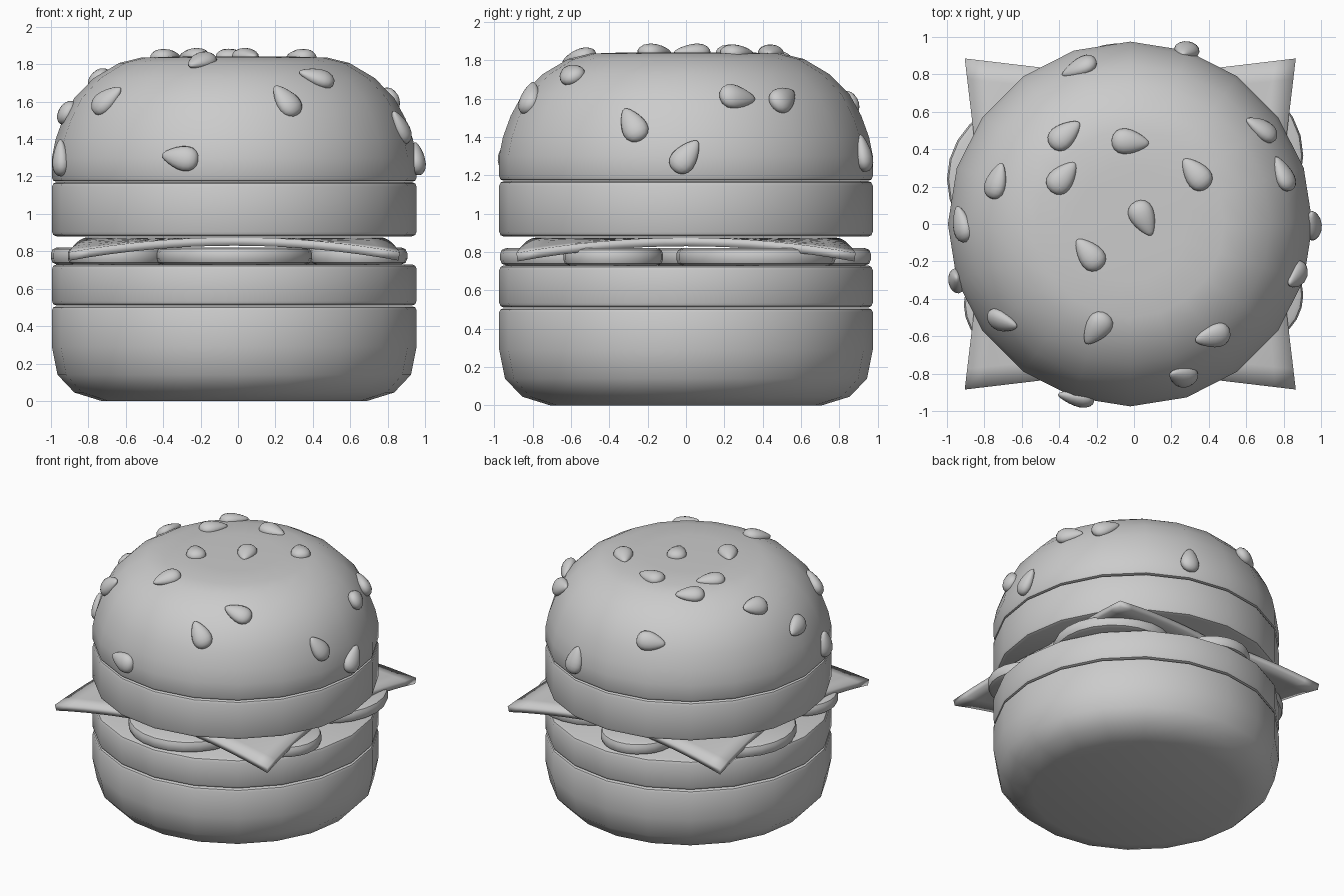
import bpy, bmesh, math
from mathutils import Vector, Matrix
from mathutils.bvhtree import BVHTree

if "Cube" in bpy.data.objects:
    bpy.data.objects.remove(bpy.data.objects["Cube"])

grey = bpy.data.materials.new("plain_grey")
grey.use_nodes = True
tone = (0.6, 0.6, 0.6, 1)
grey.diffuse_color = tone
grey.node_tree.nodes["Principled BSDF"].inputs["Base Color"].default_value = tone

CENTRE_X = -0.02
RADIUS = 0.975


def finish(bm, name, angle=40):
    bmesh.ops.recalc_face_normals(bm, faces=bm.faces)
    mesh = bpy.data.meshes.new(name)
    bm.to_mesh(mesh)
    bm.free()
    mesh.materials.append(grey)
    obj = bpy.data.objects.new(name, mesh)
    bpy.context.collection.objects.link(obj)
    bpy.ops.object.select_all(action='DESELECT')
    obj.select_set(True)
    bpy.context.view_layer.objects.active = obj
    bpy.ops.object.shade_smooth_by_angle(angle=math.radians(angle))
    return obj


def lathe(name, profile, x=0, y=0, sides=20):
    """Spin a (radius, height) profile and cap both ends."""
    bm = bmesh.new()
    rings = []
    for r, z in profile:
        turns = [2 * math.pi * i / sides for i in range(sides)]
        rings.append([bm.verts.new((x + CENTRE_X + r * math.cos(a), y + r * math.sin(a), z))
                      for a in turns])
    for low, high in zip(rings, rings[1:]):
        for i in range(sides):
            j = (i + 1) % sides
            bm.faces.new((low[i], low[j], high[j], high[i]))
    bm.faces.new(rings[0][::-1])
    bm.faces.new(rings[-1])
    return finish(bm, name)


def disc(name, r, low, high, bevel, **place):
    """Slab with rounded rims."""
    b = bevel
    lower = [(r - b, low), (r - 0.3 * b, low + 0.3 * b), (r, low + b)]
    upper = [(q, low + high - z) for q, z in reversed(lower)]
    return lathe(name, lower + upper, **place)


# Buns
lathe("bottom_bun", [(0.71, 0), (0.855, 0.045), (0.945, 0.14), (RADIUS, 0.29),
                     (RADIUS, 0.485), (0.968, 0.5), (0.95, 0.506)])
top_bun = lathe("top_bun", [(0.95, 1.172), (0.968, 1.178), (RADIUS, 1.195), (RADIUS, 1.3),
                            (0.955, 1.4), (0.915, 1.51), (0.855, 1.62), (0.75, 1.727),
                            (0.615, 1.807), (0.5, 1.835), (0.3, 1.842)])

# Patties
disc("lower_patty", RADIUS, 0.51, 0.73, 0.025)
disc("upper_patty", RADIUS, 0.88, 1.17, 0.025)

# Ring of large and small slices
slices = [(0, -0.555, 0.415), (0.51, 0.365, 0.415), (-0.565, 0.24, 0.415),
          (0.665, -0.38, 0.26), (-0.08, 0.705, 0.26), (-0.63, -0.43, 0.26)]
for i, (x, y, r) in enumerate(slices):
    disc(f"slice_{i + 1}", r, 0.73, 0.82, 0.03, x=x, y=y, sides=24)

# Cheese sheet with pinched sides and drooping corners
bm = bmesh.new()
bmesh.ops.create_grid(bm, x_segments=16, y_segments=16, size=1)
for v in bm.verts:
    u, w = v.co.x, v.co.y
    v.co = (CENTRE_X + u * (0.78 + 0.105 * abs(w)), w * (0.78 + 0.105 * abs(u)),
            0.875 - 0.08 * (u * w) ** 2)
cheese = finish(bm, "cheese")
solid = cheese.modifiers.new("thickness", 'SOLIDIFY')
solid.thickness = 0.045
solid.offset = -1

# Seeds: x, y, z and the heading of the pointed end in degrees
seeds = [(-.29, .83, 1.57, 200), (-.37, .48, 1.82, 40), (-.38, .25, 1.84, 50),
         (-.02, .44, 1.84, -5), (-.73, .23, 1.72, 70), (.33, .27, 1.84, 130),
         (.68, .51, 1.6, 160), (.8, .27, 1.61, 110), (.05, .03, 1.84, -65),
         (-.24, -.16, 1.84, 130), (-.93, 0, 1.54, 110), (-.7, -.52, 1.61, 0),
         (-.2, -.56, 1.81, 235), (.42, -.6, 1.73, 190), (.26, -.82, 1.61, 145),
         (.88, -.28, 1.47, 200), (-.95, -.3, 1.3, 17), (.97, 0, 1.3, 135),
         (.28, .94, 1.32, 253), (-.31, -.93, 1.3, 162)]
dome = bmesh.new()
dome.from_mesh(top_bun.data)
surface = BVHTree.FromBMesh(dome)
dome.free()
for i, (x, y, z, heading) in enumerate(seeds):
    spot, normal, _, _ = surface.find_nearest(Vector((x, y, z)))
    bm = bmesh.new()
    bmesh.ops.create_uvsphere(bm, u_segments=16, v_segments=10, radius=1,
                              matrix=Matrix.Rotation(math.pi / 2, 4, 'Y'))
    for v in bm.verts:
        taper = 1 - 0.4 * v.co.x
        v.co = (0.1 * v.co.x, 0.064 * taper * v.co.y, 0.043 * taper * v.co.z)
    turn = Vector((0, 0, 1)).rotation_difference(normal).to_matrix().to_4x4()
    spin = Matrix.Rotation(math.radians(heading), 4, 'Z')
    bm.transform(Matrix.Translation(spot) @ turn @ spin)
    finish(bm, f"seed_{i + 1}", 60)
